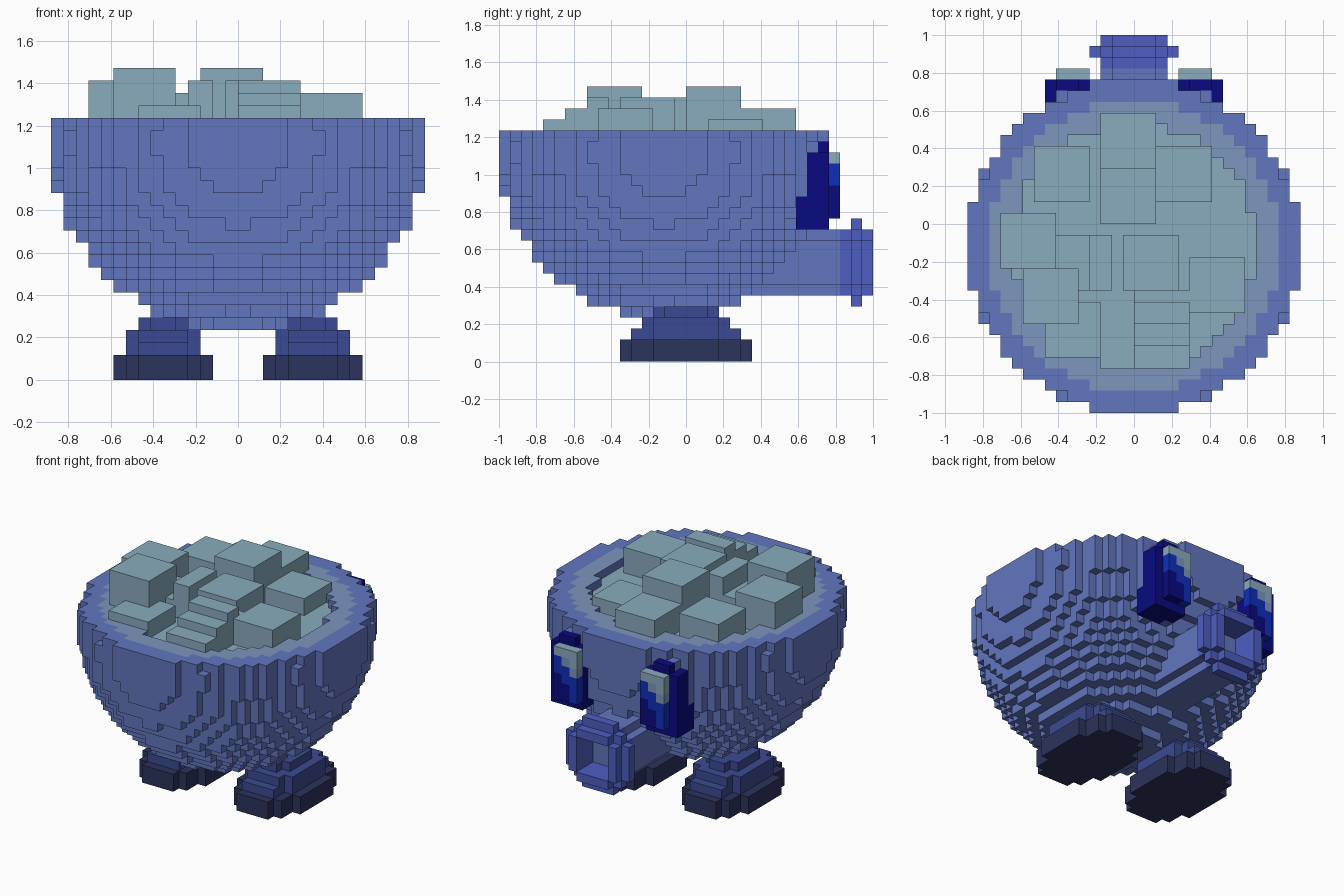
import bpy
import bmesh

if "Cube" in bpy.data.objects:
    bpy.data.objects.remove(bpy.data.objects["Cube"], do_unlink=True)

U = 1 / 17  # size of one voxel


def material(name, hexa):
    srgb = [int(hexa[i:i + 2], 16) / 255 for i in (0, 2, 4)]
    lin = [c / 12.92 if c <= 0.04045 else ((c + 0.055) / 1.055) ** 2.4 for c in srgb]
    m = bpy.data.materials.new(name)
    m.use_nodes = True
    m.diffuse_color = (*lin, 1)
    m.node_tree.nodes["Principled BSDF"].inputs["Base Color"].default_value = (*lin, 1)
    return m


BODY = material("periwinkle blue", "6276BF")
RING = material("pale blue grey", "7D96BE")
ICE = material("ice", "8AACBE")
SPOUT = material("violet blue", "4E5EC1")
SHOE = material("deep blue", "3B4A92")
SOLE = material("dark slate blue", "2C335C")
NAVY = material("navy", "0A0A80")
IRIS = material("bright blue", "0F2FBE")


def voxels(name, cells, mats, rule=None):
    """Mesh the exposed faces of a set of voxels; rule(cell, axis, sign) picks the material."""
    cells = set(cells)
    bm = bmesh.new()
    verts = {}
    for cell in cells:
        for a in range(3):
            for s in (-1, 1):
                near = list(cell)
                near[a] += s
                if tuple(near) in cells:
                    continue
                quad = []
                for db, dc in ((0, 0), (1, 0), (1, 1), (0, 1))[::s]:
                    p = list(cell)
                    p[a] += (s + 1) // 2
                    p[(a + 1) % 3] += db
                    p[(a + 2) % 3] += dc
                    p = tuple(p)
                    if p not in verts:
                        verts[p] = bm.verts.new([c * U for c in p])
                    quad.append(verts[p])
                f = bm.faces.new(quad)
                f.material_index = rule(cell, a, s) if rule else 0
    mesh = bpy.data.meshes.new(name)
    bm.to_mesh(mesh)
    bm.free()
    for m in mats:
        mesh.materials.append(m)
    ob = bpy.data.objects.new(name, mesh)
    bpy.context.collection.objects.link(ob)
    return ob


def block(x0, x1, y0, y1, z0, z1):
    return {(x, y, z) for x in range(x0, x1) for y in range(y0, y1) for z in range(z0, z1)}


def boxes(name, limits, mat):
    """Plain cuboids given in voxel units, joined as one object."""
    bm = bmesh.new()
    for x0, x1, y0, y1, z0, z1 in limits:
        cube = bmesh.ops.create_cube(bm, size=1)["verts"]
        for v in cube:
            v.co.x = (x1 if v.co.x > 0 else x0) * U
            v.co.y = (y1 if v.co.y > 0 else y0) * U
            v.co.z = (z1 if v.co.z > 0 else z0) * U
    mesh = bpy.data.meshes.new(name)
    bm.to_mesh(mesh)
    bm.free()
    mesh.materials.append(mat)
    ob = bpy.data.objects.new(name, mesh)
    bpy.context.collection.objects.link(ob)
    return ob


# Bowl: a voxel sphere cut off at the rim, with a shallow recess
def plan(cell):
    return (cell[0] + 0.5) ** 2 + (cell[1] + 2.5) ** 2


bowl = {c for c in block(-15, 15, -17, 13, 4, 21)
        if plan(c) + (c[2] - 18.5) ** 2 < 225 and not (c[2] == 20 and plan(c) < 121)}
voxels("bowl", bowl, [BODY, RING],
       lambda c, a, s: int(c[2] >= 19 and a == 2 and s == 1 and plan(c) < 169))

# Ice surface inside the rim, a voxel below it
voxels("ice_floor", {c for c in block(-11, 11, -13, 9, 19, 20) if plan(c) < 121}, [ICE]).location.z = 0.004

# Ice cubes: corner x, corner y, top height
for i, (x, y, top) in enumerate([(-9, 2, 23), (-3, 0, 25), (-3, 5, 23), (2, 2, 22), (5, -8, 23),
                                 (-1, -6, 24), (-10, -9, 25), (-12, -4, 24), (-8, -12, 22)]):
    boxes(f"ice_cube_{i + 1}", [(x, x + 5, y, y + 5, 19, top)], ICE)

# Tilted ice cubes built as steps
boxes("tilted_ice_front", [(0, 5, -13, -11, 19, 22), (0, 5, -11, -9, 19, 23),
                           (0, 5, -9, -7, 19, 24), (0, 5, -7, -6, 19, 23)], ICE)
boxes("tilted_ice_middle", [(-7, -4, -6, -1, 19, 22), (-4, -2, -6, -1, 19, 24)], ICE)


# Spout at the back: solid root, open tip with a flange
def tube(y0, y1, r, hole=0.0):
    return {c for c in block(-4, 4, y0, y1, 5, 13)
            if hole ** 2 <= (c[0] + 0.5) ** 2 + (c[2] - 8.5) ** 2 < r ** 2}


voxels("spout_root", tube(5, 14, 3.2), [BODY])
voxels("spout_tip", tube(14, 17, 3.2, 2.2) | tube(15, 16, 4.2, 2.2), [SPOUT])

# Eyes: navy block, with a stepped highlight on the raised front plate.
# Each column lists the lowest voxel of ice, pale and bright blue, from low x to high x.
LEVELS = ((17, 16, 13), (18, 17, 15), (18, 18, 16))
for side, x0, px in (("left", 4, 4), ("right", -8, -7)):
    voxels(f"{side}_eye", block(x0, x0 + 4, 10, 13, 12, 19) | block(x0 + 1, x0 + 3, 11, 13, 19, 20), [NAVY])

    def shade(c, a, s, px=px):
        ice, pale, blue = LEVELS[c[0] - px]
        return 0 if c[2] >= ice else 1 if c[2] >= pale else 2 if c[2] >= blue else 3

    voxels(f"{side}_eye_front", block(px, px + 3, 13, 14, 13, 19), [ICE, RING, IRIS, NAVY], shade)


# Feet: stacked rounded layers
def oval(cx, rx, ry, z0, z1):
    return {c for c in block(cx - rx, cx + rx, -ry, ry, z0, z1)
            if abs((c[0] + 0.5 - cx) / rx) ** 2.3 + abs((c[1] + 0.5) / ry) ** 2.3 < 1}


for side, cx in (("left", 6), ("right", -6)):
    voxels(f"{side}_sole", oval(cx, 4, 6, 0, 2), [SOLE])
    voxels(f"{side}_shoe", oval(cx, 3, 5, 2, 3) | oval(cx, 3, 4, 3, 4) | oval(cx, 2, 3, 4, 5), [SHOE])
